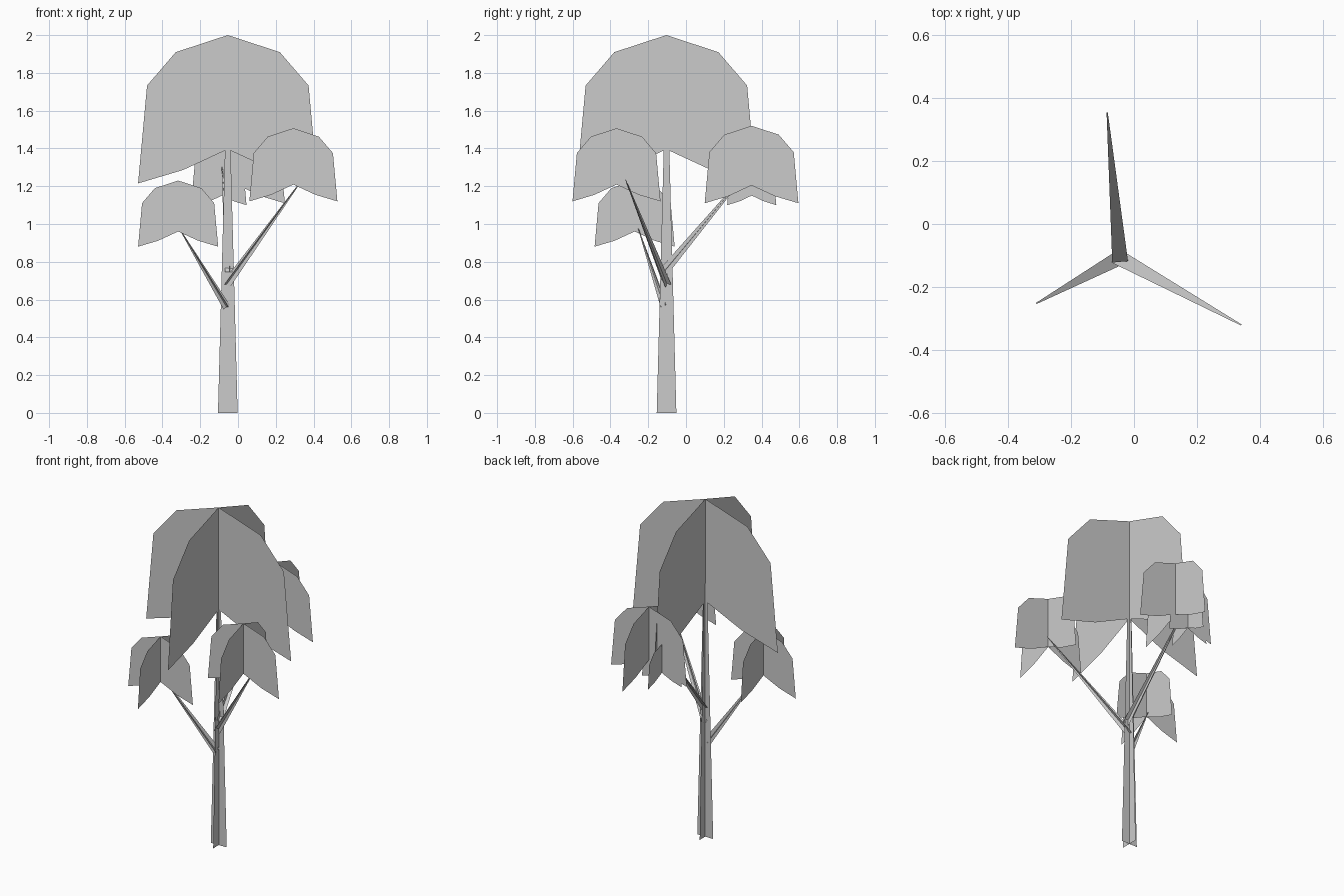
import bpy
from mathutils import Vector

if "Cube" in bpy.data.objects:
    bpy.data.objects.remove(bpy.data.objects["Cube"])

def make(name, faces):
    verts, polys = [], []
    for f in faces:
        polys.append(range(len(verts), len(verts) + len(f)))
        verts += [tuple(v) for v in f]
    me = bpy.data.meshes.new(name)
    me.from_pydata(verts, [], [list(p) for p in polys])
    ob = bpy.data.objects.new(name, me)
    bpy.context.collection.objects.link(ob)

# Half outline of a leaf card: (fraction of half width, fraction of height)
LEAF = [(0, 1), (.58, .885), (.9, .66), (1, 0), (.5, .09), (0, .23)]

def crown(name, x, y, low, top, half):
    """Four leaf cards meeting on a vertical axis."""
    make(name, [[(x + dx * u * half, y + dy * u * half, low + v * (top - low))
                 for u, v in LEAF]
                for dx, dy in ((1, 0), (-1, 0), (0, 1), (0, -1))])

def limb(name, start, end, w0, w1, side):
    """Two tapered strips crossing along one axis."""
    a, b = Vector(start), Vector(end)
    axis = (b - a).normalized()
    s = Vector(side) if side else axis.cross((0, 0, 1)).normalized()
    make(name, [[a - d * w0 / 2, a + d * w0 / 2, b + d * w1 / 2, b - d * w1 / 2]
                for d in (s, axis.cross(s))])

# Trunk
limb("trunk", (-.054, -.103, 0), (-.054, -.103, 1.5), .104, .024, (1, 0, 0))

# Branches
limb("right_branch", (-.06, -.1, .68), (.34, -.32, 1.235), .05, .004, None)
limb("left_branch", (-.06, -.115, .56), (-.31, -.252, .975), .045, .004, None)
limb("back_branch", (-.044, -.12, .745), (-.085, .353, 1.31), .05, .004, None)

# Foliage
crown("main_crown", -.054, -.104, 1.215, 2.0, .475)
crown("right_crown", .293, -.368, 1.12, 1.507, .233)
crown("left_crown", -.317, -.272, .88, 1.23, .212)
crown("back_crown", 0, .347, 1.11, 1.52, .248)
crown("small_back_crown", -.085, .348, 1.10, 1.32, .13)
